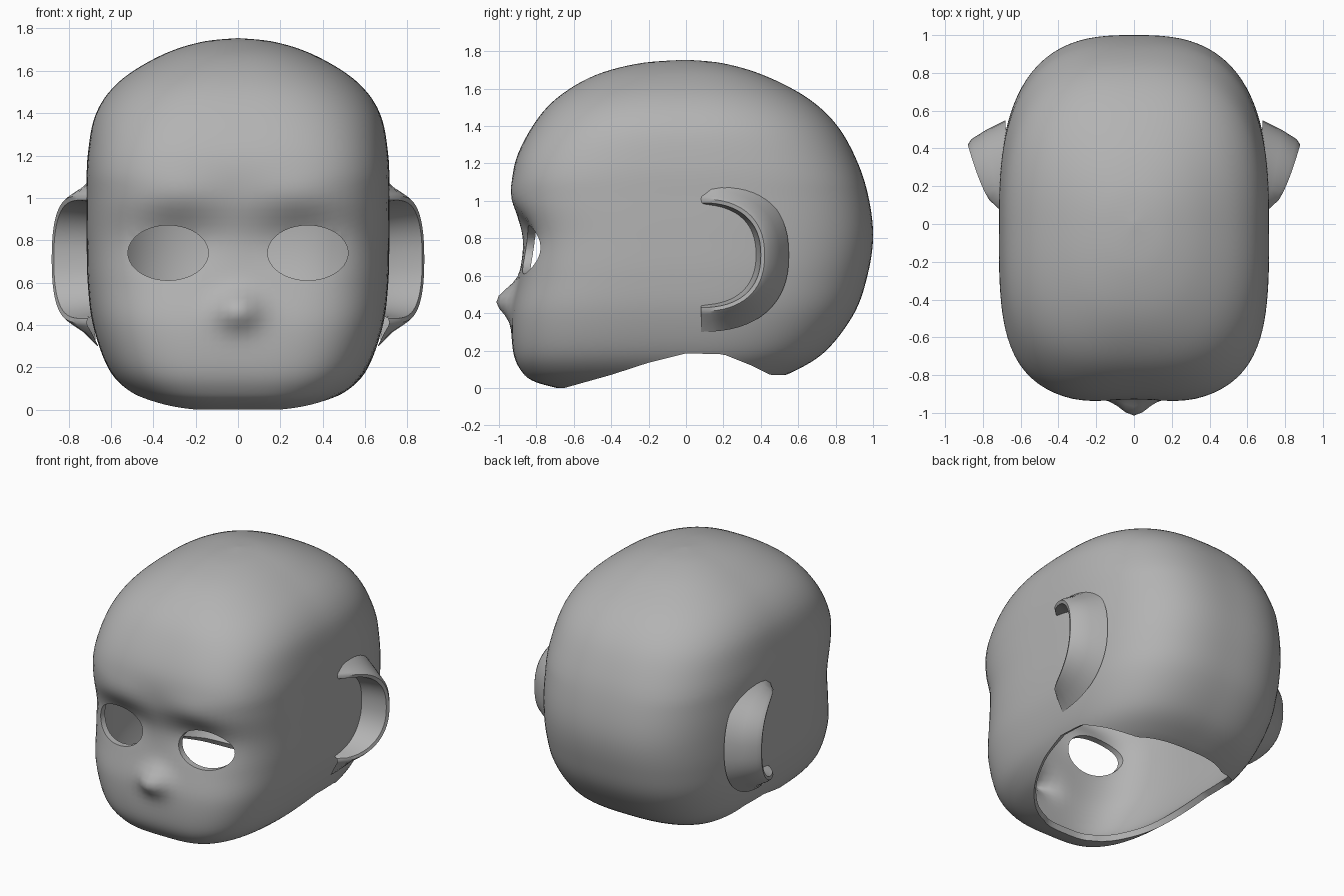
import bpy, bmesh, math
from math import sin, cos, pi, exp

old = bpy.data.objects.get("Cube")
if old:
    bpy.data.objects.remove(old)

GREY = (0.45, 0.45, 0.45, 1)
mat = bpy.data.materials.new("plain grey")
mat.use_nodes = True
mat.diffuse_color = GREY
mat.node_tree.nodes["Principled BSDF"].inputs["Base Color"].default_value = GREY


def make_object(name, bm):
    bmesh.ops.recalc_face_normals(bm, faces=bm.faces)
    mesh = bpy.data.meshes.new(name)
    bm.to_mesh(mesh)
    bm.free()
    mesh.materials.append(mat)
    obj = bpy.data.objects.new(name, mesh)
    bpy.context.collection.objects.link(obj)
    return obj


def activate(obj):
    bpy.ops.object.select_all(action='DESELECT')
    obj.select_set(True)
    bpy.context.view_layer.objects.active = obj


def loft(bm, rows, closed):
    for a, b in zip(rows, rows[1:]):
        n = len(a)
        for i in range(n if closed else n - 1):
            j = (i + 1) % n
            bm.faces.new((a[i], a[j], b[j], b[i]))


# Skull sections: height, half width, reach to the front, reach to the back
SECTIONS = [
    (-.02, .25, .60, .36), (.03, .40, .80, .42), (.09, .52, .88, .58),
    (.2, .615, .925, .75), (.4, .685, .93, .90), (.6, .71, .89, .97),
    (.8, .715, .875, 1.0), (1.0, .715, .92, .98), (1.2, .71, .915, .92),
    (1.4, .67, .82, .81), (1.55, .56, .69, .65), (1.67, .37, .49, .42),
    (1.735, .18, .25, .2), (1.755, 0, 0, 0)]
# Height of the saddle shaped neck rim along y
NECK = [(-.65, 0), (-.4, .07), (-.2, .135), (0, .185), (.2, .18), (.35, .12), (.45, .07)]
LAST = len(SECTIONS) - 1


def section(t):
    """Catmull-Rom blend of the skull sections."""
    i = min(int(t), LAST - 1)
    u = t - i
    p = [SECTIONS[min(max(k, 0), LAST)] for k in range(i - 1, i + 3)]
    return [b + u / 2 * (c - a + u * (2 * a - 5 * b + 4 * c - d + u * (3 * (b - c) + d - a)))
            for a, b, c, d in zip(*p)]


def neck_height(y):
    if y <= NECK[0][0]:
        return NECK[0][1]
    for (y0, z0), (y1, z1) in zip(NECK, NECK[1:]):
        if y <= y1:
            return z0 + (z1 - z0) * (y - y0) / (y1 - y0)
    return NECK[-1][1]


def skull_point(t, angle):
    z, half, front, back = section(t)
    c, s = cos(angle), sin(angle)
    depth, power = (front, 3.6) if s < 0 else (back, 2.8)
    top = min(max((z - 1.1) / .65, 0), 1)
    power += (2.3 - power) * top
    half, depth = max(half, .0005), max(depth, .0005)
    r = (abs(c / half) ** power + abs(s / depth) ** power) ** (-1 / power)
    x, y = r * c, r * s
    if s < 0:
        # nose, eye sockets and brows
        y -= .095 * exp(-(x / .1) ** 2 - ((z - .47) / .085) ** 2)
        y += .05 * exp(-((abs(x) - .3) / .17) ** 2 - ((z - .8) / .13) ** 2)
        y -= .02 * exp(-((abs(x) - .28) / .2) ** 2 - ((z - 1.02) / .1) ** 2)
    return x, y, z


def rim_start(angle):
    """Section position where the wall rises out of the neck opening."""
    low, high = 0.0, 4.0
    for _ in range(24):
        mid = (low + high) / 2
        _, y, z = skull_point(mid, angle)
        low, high = (mid, high) if z < neck_height(y) else (low, mid)
    return high


# Hollow head with an open neck
bm = bmesh.new()
AROUND, ROWS = 128, 72
angles = [2 * pi * i / AROUND for i in range(AROUND)]
starts = [rim_start(a) for a in angles]
rows = [[bm.verts.new(skull_point(t0 + (LAST - .05 - t0) * k / ROWS, a))
         for a, t0 in zip(angles, starts)] for k in range(ROWS + 1)]
loft(bm, rows, True)
bm.faces.new(rows[-1])
head = make_object("head", bm)
shell = head.modifiers.new("shell", 'SOLIDIFY')
shell.thickness = .04
shell.offset = -1

# Eye openings
cutters = []
for side in (-1, 1):
    bm = bmesh.new()
    rings = [[bm.verts.new((side * (.33 + .19 * cos(a)), y, .74 + .13 * sin(a)))
              for a in (2 * pi * i / 40 for i in range(40))] for y in (-1.2, -.5)]
    loft(bm, rings, True)
    for ring in rings:
        bm.faces.new(ring)
    cutter = make_object("eye_cutter", bm)
    cutter.hide_render = True
    cut = head.modifiers.new("eye", 'BOOLEAN')
    cut.operation = 'DIFFERENCE'
    cut.solver = 'EXACT'
    cut.object = cutter
    cutters.append(cutter)
activate(head)
for modifier in list(head.modifiers):
    bpy.ops.object.modifier_apply(modifier=modifier.name)
for cutter in cutters:
    bpy.data.objects.remove(cutter)
bpy.ops.object.shade_smooth_by_angle(angle=math.radians(40))


# Cupped ears, open to the front
# Ring: inner x, added x, y reach, half height
EAR_RINGS = [(.66, .02, .47, .41), (.69, .09, .42, .35), (.71, .15, .37, .315),
             (.715, .165, .34, .30), (.71, .16, .32, .28), (.69, .07, .31, .27),
             (.66, .02, .29, .26)]
for side, name in ((1, "left_ear"), (-1, "right_ear")):
    bm = bmesh.new()
    rows = []
    for base, out, reach, height in EAR_RINGS:
        row = []
        for i in range(33):
            a = -pi / 2 + pi * i / 32
            c, s = max(cos(a), 0), sin(a)
            row.append(bm.verts.new((side * (base + out * c ** .5),
                                     .08 + reach * c ** .85,
                                     .71 + height * math.copysign(abs(s) ** .85, s))))
        rows.append(row)
    loft(bm, rows, False)
    ear = make_object(name, bm)
    activate(ear)
    bpy.ops.object.shade_smooth_by_angle(angle=math.radians(50))
